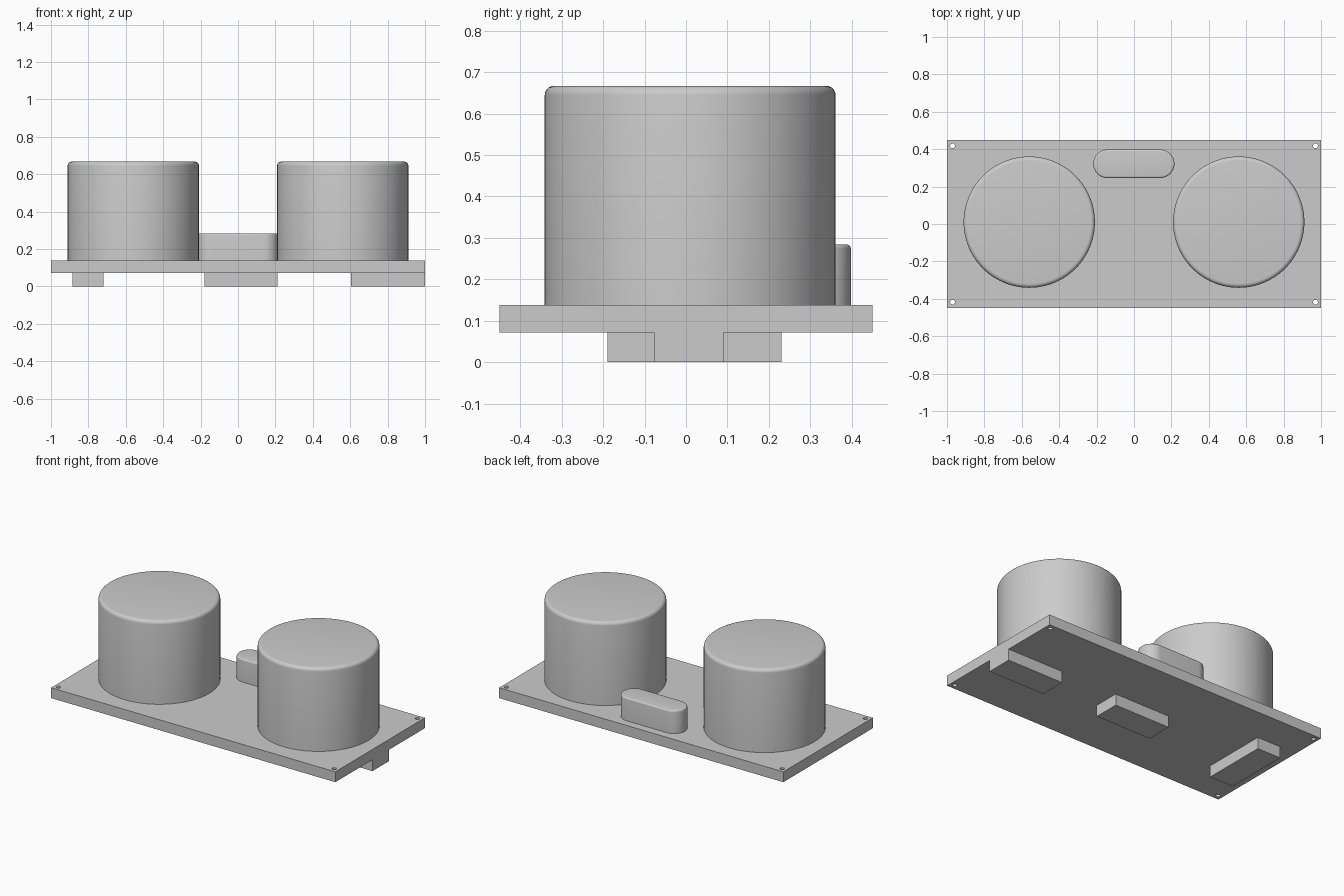
import bpy, bmesh
from math import pi, cos, sin, radians

cube = bpy.data.objects.get("Cube")
if cube:
    bpy.data.objects.remove(cube)

grey = bpy.data.materials.new("light grey")
grey.use_nodes = True
GREY = (0.6, 0.6, 0.6, 1)
grey.diffuse_color = GREY
grey.node_tree.nodes["Principled BSDF"].inputs["Base Color"].default_value = GREY

BOARD_BOTTOM, BOARD_TOP = 0.072, 0.138


def prism(name, outline, z0, z1, round_top=0, smooth=False):
    """Extrude a flat outline upward, optionally rounding the top rim."""
    bm = bmesh.new()
    base = bm.faces.new([bm.verts.new((x, y, z0)) for x, y in outline])
    new = bmesh.ops.extrude_face_region(bm, geom=[base], use_keep_orig=True)["geom"]
    for v in new:
        if isinstance(v, bmesh.types.BMVert):
            v.co.z = z1
    bmesh.ops.recalc_face_normals(bm, faces=bm.faces)
    if round_top:
        rim = [e for e in bm.edges if all(v.co.z > z1 - 1e-5 for v in e.verts)]
        bmesh.ops.bevel(bm, geom=rim, offset=round_top, segments=5,
                        profile=0.5, affect='EDGES')
    mesh = bpy.data.meshes.new(name)
    bm.to_mesh(mesh)
    bm.free()
    mesh.materials.append(grey)
    obj = bpy.data.objects.new(name, mesh)
    bpy.context.collection.objects.link(obj)
    bpy.ops.object.select_all(action='DESELECT')
    obj.select_set(True)
    bpy.context.view_layer.objects.active = obj
    if smooth:
        bpy.ops.object.shade_smooth_by_angle(angle=radians(35))
    return obj


def rect(x0, x1, y0, y1):
    return [(x0, y0), (x1, y0), (x1, y1), (x0, y1)]


def arc(cx, cy, r, start, sweep, steps):
    return [(cx + r * cos(start + sweep * i / steps),
             cy + r * sin(start + sweep * i / steps)) for i in range(steps)]


# Board with four drilled corner holes
board = prism("board", rect(-1, 1, -0.45, 0.45), BOARD_BOTTOM, BOARD_TOP)
for x in (-0.97, 0.97):
    for y in (-0.418, 0.418):
        drill = prism("hole_cutter", arc(x, y, 0.013, 0, 2 * pi, 24), 0, 0.3)
        cut = board.modifiers.new("hole", 'BOOLEAN')
        cut.operation = 'DIFFERENCE'
        cut.solver = 'EXACT'
        cut.object = drill
        bpy.context.view_layer.objects.active = board
        bpy.ops.object.modifier_apply(modifier=cut.name)
        bpy.data.objects.remove(drill)

# Two large drums
for side, x in (("right", -0.56), ("left", 0.56)):
    prism(side + "_drum", arc(x, 0.01, 0.351, 0, 2 * pi, 96),
          BOARD_TOP, 0.667, 0.022, True)

# Rounded capsule can near the back edge
R = 0.076
can = (arc(0.216 - R, 0.322, R, -pi / 2, pi, 24) + [(0.216 - R, 0.322 + R)]
       + arc(-0.218 + R, 0.322, R, pi / 2, pi, 24) + [(-0.218 + R, 0.322 - R)])
prism("capsule_can", can, BOARD_TOP, 0.284, 0.01, True)

# Blocks under the board
prism("right_block", rect(-0.885, -0.72, -0.19, 0.23), 0, BOARD_BOTTOM)
prism("middle_block", rect(-0.18, 0.21, -0.077, 0.09), 0, BOARD_BOTTOM)
prism("left_block", rect(0.605, 1, -0.077, 0.09), 0, BOARD_BOTTOM)
